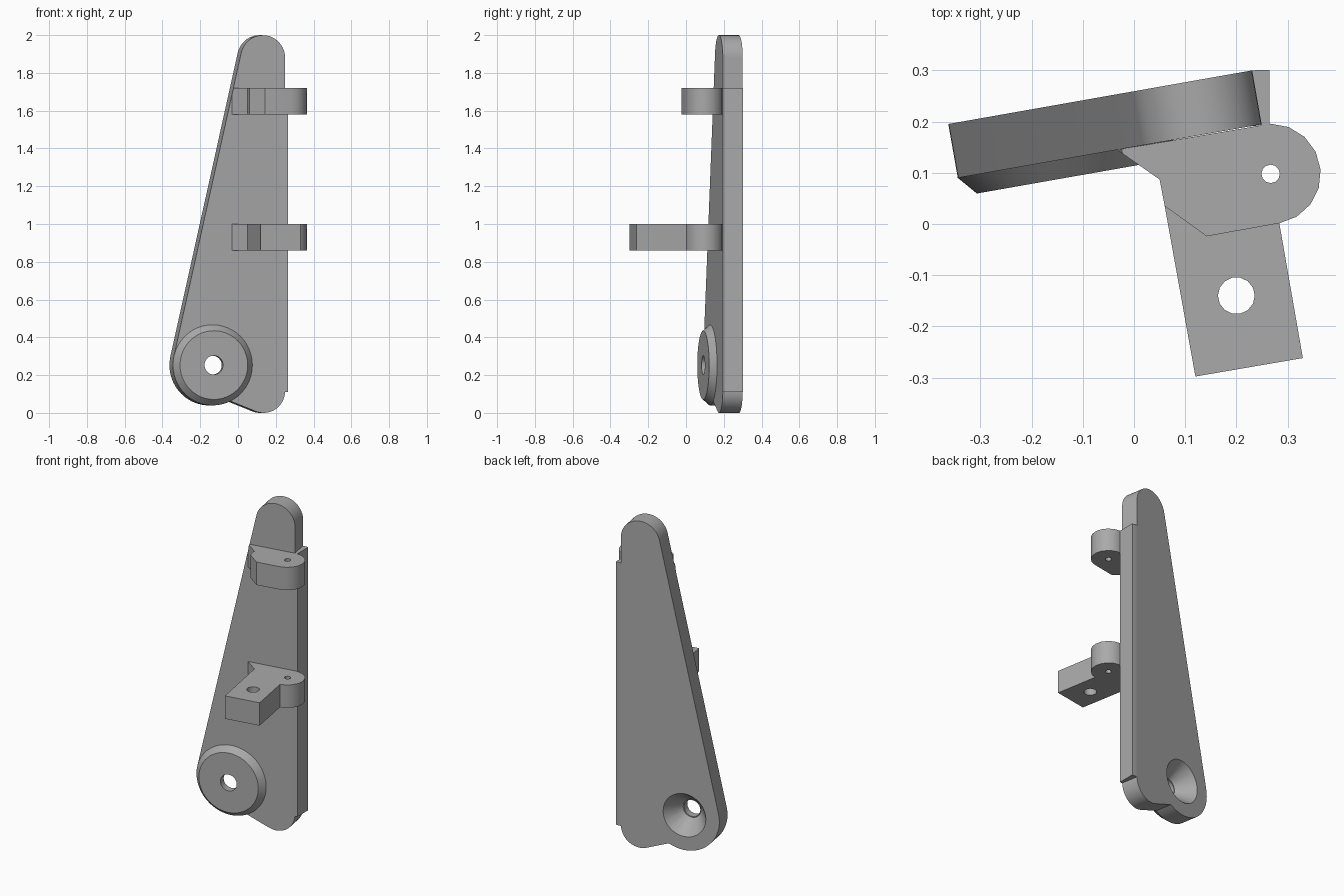
import bpy, bmesh, math
from mathutils import Matrix, Vector

cube = bpy.data.objects.get("Cube")
if cube:
    bpy.data.objects.remove(cube, do_unlink=True)

grey = bpy.data.materials.new("plain grey")
grey.use_nodes = True
grey.diffuse_color = (0.4, 0.4, 0.4, 1)
grey.node_tree.nodes["Principled BSDF"].inputs["Base Color"].default_value = (0.4, 0.4, 0.4, 1)

TURN = Matrix.Rotation(math.radians(10), 4, 'Z')     # whole arm is turned about z
UPRIGHT = Matrix.Rotation(math.radians(90), 4, 'X')  # profile (x, y) -> (x, z), depth -> -y
FRONT, BACK = 0.1486, 0.2555                         # plate faces
PIVOT, PIVOT_R = (-0.11, 0.253), 0.2135
TOP, TOP_R = (0.16, 1.88), 0.1195


def arc(centre, r, start, end, n):
    angles = [math.radians(start + (end - start) * i / n) for i in range(n + 1)]
    return [(centre[0] + r * math.cos(a), centre[1] + r * math.sin(a)) for a in angles]


def finish(name, bm, matrix=Matrix()):
    bm.transform(matrix)
    bmesh.ops.recalc_face_normals(bm, faces=bm.faces)
    mesh = bpy.data.meshes.new(name)
    bm.to_mesh(mesh)
    bm.free()
    mesh.materials.append(grey)
    ob = bpy.data.objects.new(name, mesh)
    bpy.context.collection.objects.link(ob)
    return ob


def prism(outline, low, high):
    bm = bmesh.new()
    face = bm.faces.new([bm.verts.new((x, y, low)) for x, y in outline])
    new = bmesh.ops.extrude_face_region(bm, geom=[face])["geom"]
    verts = [g for g in new if isinstance(g, bmesh.types.BMVert)]
    bmesh.ops.translate(bm, verts=verts, vec=(0, 0, high - low))
    return bm


def turned(profile, centre, n):
    """Solid of revolution from (depth, radius) rings."""
    bm = bmesh.new()
    rings = [[bm.verts.new((x, y, d)) for x, y in arc(centre, r, 0, 360, n)[:-1]]
             for d, r in profile]
    for a, b in zip(rings, rings[1:]):
        for i in range(n):
            j = (i + 1) % n
            bm.faces.new((a[i], a[j], b[j], b[i]))
    bm.faces.new(rings[0])
    bm.faces.new(rings[-1])
    return bm


def cut(ob, cutter):
    mod = ob.modifiers.new("cut", 'BOOLEAN')
    mod.operation, mod.solver, mod.object = 'DIFFERENCE', 'EXACT', cutter
    bpy.context.view_layer.objects.active = ob
    bpy.ops.object.modifier_apply(modifier=mod.name)


# Teardrop plate: tapered left edge is tangent to the pivot and top arcs
dx, dz = TOP[0] - PIVOT[0], TOP[1] - PIVOT[1]
slant = math.degrees(math.atan2(dz, dx) + math.acos((PIVOT_R - TOP_R) / math.hypot(dx, dz)))
outline = (arc(TOP, TOP_R, 0, slant, 20) + arc(PIVOT, PIVOT_R, slant, 296.6, 20)
           + arc((0.164, 0.115), 0.115, 249, 360, 14))
plate = finish("plate", prism(outline, -BACK, -FRONT), TURN @ UPRIGHT)

# Chamfered boss around the pivot
boss = finish("pivot_boss", turned([(-0.152, PIVOT_R), (-FRONT, PIVOT_R), (-0.112, 0.182)],
                                   PIVOT, 48), TURN @ UPRIGHT)

# Pivot hole with a countersunk back
bore = finish("bore_cutter", turned([(-0.262, 0.136), (-0.155, 0.055), (-0.155, 0.05),
                                     (-0.05, 0.05)], PIVOT, 32), TURN @ UPRIGHT)
cut(plate, bore)
cut(boss, bore)

# Straight rib along the right edge
rib = finish("edge_rib", prism([(0.22, 0.298), (0.24, 0.301), (0.265, 0.301),
                                (0.265, 0.195), (0.22, 0.19)], 0.11, 1.72))

# Two hinge brackets sharing a rounded lug
PIN = (0.267, 0.098)
lug = arc(PIN, 0.098, -80, 90, 8)
root = [(-0.033, 0.145), (0.05, 0.087), (0.06, 0.035)]
upper = prism(root + [(0.142, -0.024)] + lug, 1.58, 1.72)
n = Vector((math.cos(math.radians(slant)), 0, math.sin(math.radians(slant))))
point = Vector((TOP[0], 0, TOP[1])) + n * TOP_R
trim = bmesh.ops.bisect_plane(upper, geom=upper.verts[:] + upper.edges[:] + upper.faces[:],
                              plane_co=TURN @ point, plane_no=TURN @ n, clear_outer=True)
rim = [g for g in trim["geom_cut"] if isinstance(g, bmesh.types.BMEdge)]
bmesh.ops.holes_fill(upper, edges=rim)
upper_bracket = finish("upper_bracket", upper)
lower_bracket = finish("lower_bracket", prism(root + [(0.12, -0.298), (0.33, -0.262)] + lug,
                                              0.86, 1.0))

# Pin holes and the larger hole in the lower arm
pin = finish("pin_cutter", turned([(0.5, 0.018), (1.9, 0.018)], PIN, 12))
bolt = finish("bolt_cutter", turned([(0.5, 0.036), (1.3, 0.036)], (0.2, -0.14), 14))
cut(upper_bracket, pin)
cut(lower_bracket, pin)
cut(lower_bracket, bolt)
for cutter in (bore, pin, bolt):
    bpy.data.objects.remove(cutter, do_unlink=True)

# Smooth the round parts, keep edges sharp
bpy.ops.object.select_all(action='DESELECT')
for ob in (plate, boss, rib, upper_bracket, lower_bracket):
    ob.select_set(True)
bpy.context.view_layer.objects.active = plate
bpy.ops.object.shade_smooth_by_angle(angle=math.radians(30))
